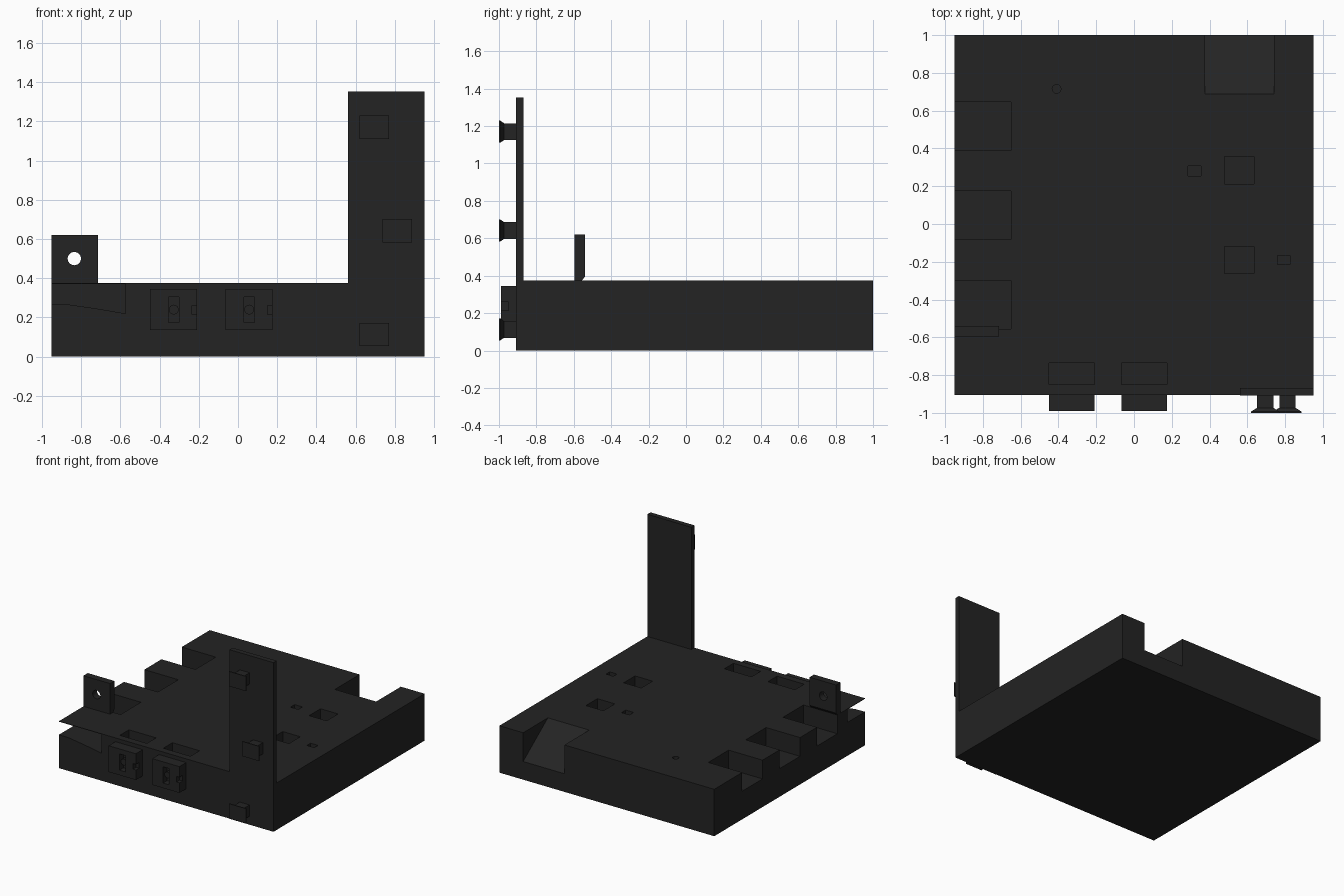
import bpy, bmesh, math

if "Cube" in bpy.data.objects:
    bpy.data.objects.remove(bpy.data.objects["Cube"])

black = bpy.data.materials.new("matte black")
black.diffuse_color = (0.017, 0.017, 0.017, 1)
black.use_nodes = True
black.node_tree.nodes["Principled BSDF"].inputs["Base Color"].default_value = black.diffuse_color


def finish(name, bm):
    bmesh.ops.recalc_face_normals(bm, faces=bm.faces)
    me = bpy.data.meshes.new(name)
    bm.to_mesh(me)
    bm.free()
    me.materials.append(black)
    ob = bpy.data.objects.new(name, me)
    bpy.context.collection.objects.link(ob)
    return ob


def prism(name, pts, axis, lo, hi):
    """Extrude a 2D profile along axis x (pts y,z), y (pts x,z) or z (pts x,y)."""
    bm = bmesh.new()

    def at(p, d):
        return {"x": (d, p[0], p[1]), "y": (p[0], d, p[1]), "z": (p[0], p[1], d)}[axis]
    a = [bm.verts.new(at(p, lo)) for p in pts]
    b = [bm.verts.new(at(p, hi)) for p in pts]
    bm.faces.new(a)
    bm.faces.new(b[::-1])
    n = len(pts)
    for i in range(n):
        j = (i + 1) % n
        bm.faces.new((a[i], a[j], b[j], b[i]))
    return finish(name, bm)


def box(name, x0, x1, y0, y1, z0, z1):
    return prism(name, [(x0, y0), (x1, y0), (x1, y1), (x0, y1)], "z", z0, z1)


def circle(cx, cy, r, n=24):
    return [(cx + r * math.cos(math.tau * i / n), cy + r * math.sin(math.tau * i / n))
            for i in range(n)]


def cut(ob, cutters):
    """Subtract the cutters, bake the result and remove them."""
    for c in cutters:
        m = ob.modifiers.new("cut", "BOOLEAN")
        m.operation, m.solver, m.object = "DIFFERENCE", "EXACT", c
        c.hide_render = True
    dg = bpy.context.evaluated_depsgraph_get()
    me = bpy.data.meshes.new_from_object(ob.evaluated_get(dg))
    ob.modifiers.clear()
    ob.data = me
    for c in cutters:
        bpy.data.objects.remove(c)


TOP = 0.375
FRONT = -0.905

# Base block with its recesses
base = box("base_block", -0.95, 0.95, FRONT, 1, 0, TOP)
cuts = []
# three open notches along the left edge
for y in (-0.555, -0.083, 0.39):
    cuts.append(box("notch_cutter", -1.1, -0.65, y, y + 0.257, 0.225, 0.6))
# ramp at the back edge
cuts.append(prism("ramp_cutter", [(0.688, TOP), (1, 0.145), (1.2, 0.145), (1.2, 0.6), (0.688, 0.6)],
                  "x", 0.375, 0.74))
# gap under the thin front left corner sheet
cuts.append(prism("corner_gap_cutter",
                  [(-1.1, 0.27), (-0.86, 0.265), (-0.72, 0.245), (-0.575, 0.22),
                   (-0.575, 0.371), (-1.1, 0.371)], "y", -1.1, -0.68))
# rectangular pockets in the top
for x0, x1, y0, y1, d in ((-0.45, -0.21, -0.85, -0.735, 0.1), (-0.065, 0.175, -0.85, -0.735, 0.1),
                          (0.48, 0.635, 0.213, 0.357, 0.1), (0.48, 0.635, -0.263, -0.12, 0.1),
                          (0.285, 0.355, 0.255, 0.308, 0.05), (0.76, 0.825, -0.215, -0.168, 0.05)):
    cuts.append(box("pocket_cutter", x0, x1, y0, y1, TOP - d, 0.6))
# small round hole in the top
cuts.append(prism("round_hole_cutter", circle(-0.41, 0.715, 0.023), "z", TOP - 0.1, 0.6))
cut(base, cuts)

# Upright plate at the front right
box("upright_plate", 0.56, 0.95, FRONT - 0.003, -0.868, 0, 1.352)

# Pierced tab on the left
tab = prism("pierced_tab", [(-0.595, TOP - 0.005), (-0.56, TOP - 0.005), (-0.54, 0.395),
                            (-0.54, 0.62), (-0.595, 0.62)], "x", -0.95, -0.715)
cut(tab, [prism("tab_hole_cutter", circle(-0.835, 0.5, 0.034), "y", -0.8, -0.3)])

# Socket blocks on the front
for i, x in enumerate((-0.45, -0.065)):
    block = box(f"socket_block_{i + 1}", x, x + 0.24, -0.99, FRONT + 0.002, 0.135, 0.345)
    cx = x + 0.122
    cut(block, [box("slot_cutter", cx - 0.027, cx + 0.027, -1.1, -0.94, 0.175, 0.305),
                box("side_notch_cutter", x + 0.215, x + 0.3, -1.1, -0.95, 0.215, 0.26)])
    prism(f"socket_pin_{i + 1}", circle(cx, 0.24, 0.025, 16), "y", -0.975, -0.939)

# Flared pegs on the upright plate: stacked rectangular sections
for i, (cx, cz) in enumerate(((0.695, 1.17), (0.812, 0.642), (0.695, 0.113))):
    bm = bmesh.new()
    rings = []
    for y, w, h in ((-0.9, 0.043, 0.045), (-0.973, 0.043, 0.045), (-0.993, 0.075, 0.059), (-1, 0.075, 0.059)):
        rings.append([bm.verts.new((cx + sx * w, y, cz + sz * h))
                      for sx, sz in ((-1, -1), (1, -1), (1, 1), (-1, 1))])
    for a, b in zip(rings, rings[1:]):
        for k in range(4):
            bm.faces.new((a[k], a[(k + 1) % 4], b[(k + 1) % 4], b[k]))
    bm.faces.new(rings[0])
    bm.faces.new(rings[-1])
    finish(f"flared_peg_{i + 1}", bm)
